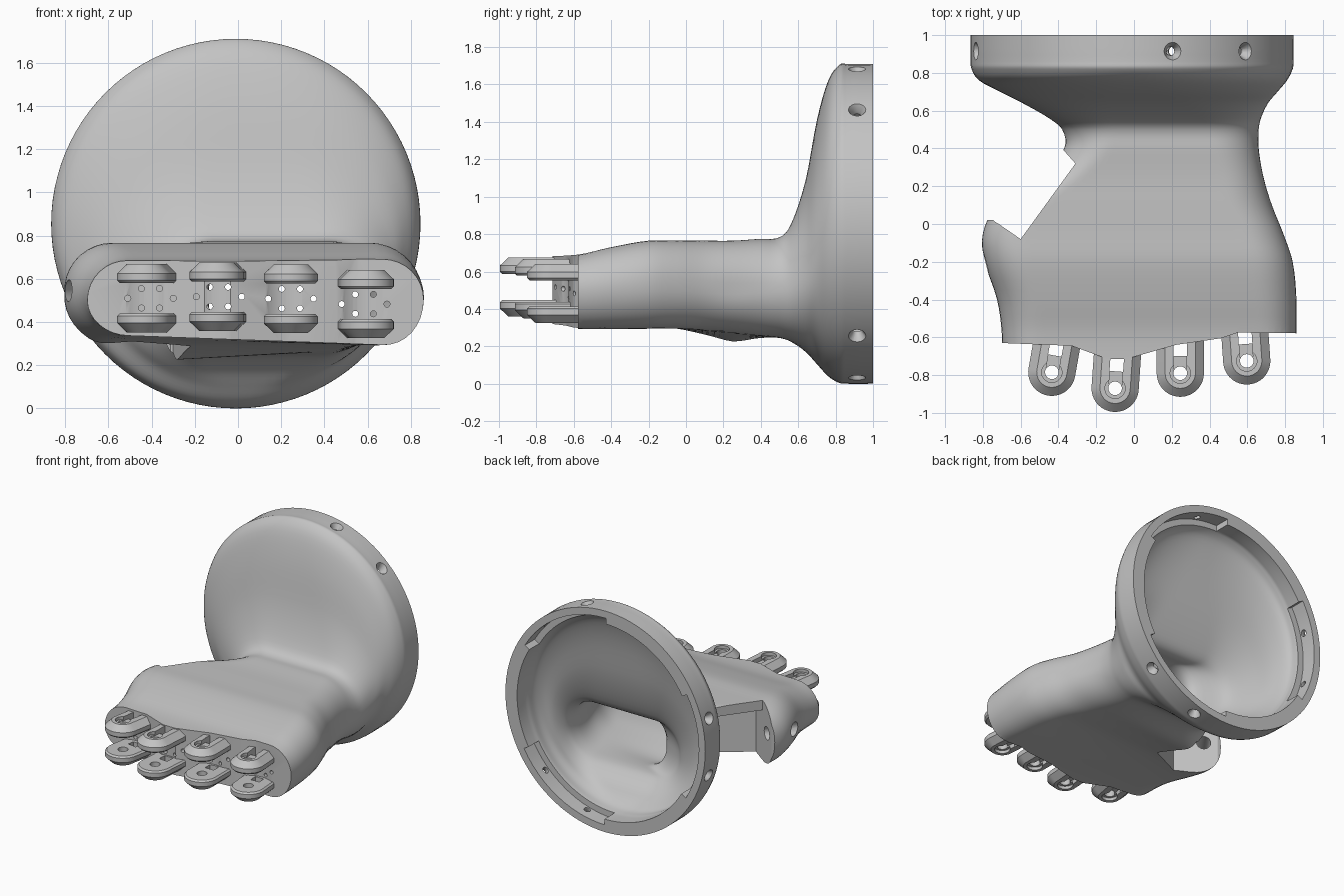
import bpy, bmesh, math
from mathutils import Vector, Matrix

cube = bpy.data.objects.get("Cube")
if cube:
    bpy.data.objects.remove(cube)

grey = bpy.data.materials.new("plain grey")
grey.use_nodes = True
colour = (0.55, 0.55, 0.55, 1)
grey.diffuse_color = colour
grey.node_tree.nodes["Principled BSDF"].inputs["Base Color"].default_value = colour


def make(name, shells):
    """One object from closed shells, each a stack of point rings."""
    bm = bmesh.new()
    for rings in shells:
        rows = [[bm.verts.new(p) for p in ring] for ring in rings]
        n = len(rows[0])
        for a, b in zip(rows, rows[1:]):
            for i in range(n):
                j = (i + 1) % n
                bm.faces.new((a[i], a[j], b[j], b[i]))
        bm.faces.new(rows[0][::-1])
        bm.faces.new(rows[-1])
    bmesh.ops.recalc_face_normals(bm, faces=bm.faces)
    mesh = bpy.data.meshes.new(name)
    bm.to_mesh(mesh)
    bm.free()
    mesh.materials.append(grey)
    ob = bpy.data.objects.new(name, mesh)
    bpy.context.collection.objects.link(ob)
    return ob


def cut(ob, shells):
    tool = make("cutter", shells)
    tool.hide_render = True
    mod = ob.modifiers.new("cut", 'BOOLEAN')
    mod.operation, mod.solver, mod.object = 'DIFFERENCE', 'EXACT', tool
    bpy.context.view_layer.objects.active = ob
    bpy.ops.object.modifier_apply(modifier=mod.name)
    bpy.data.objects.remove(tool)


def finish(ob, angle):
    bpy.ops.object.select_all(action='DESELECT')
    ob.select_set(True)
    bpy.context.view_layer.objects.active = ob
    bpy.ops.object.shade_smooth_by_angle(angle=math.radians(angle))


def prism(outline, z0, z1):
    return [[Vector((x, y, z)) for x, y in outline] for z in (z0, z1)]


def rod(p, q, r0, r1, n=24):
    p, q = Vector(p), Vector(q)
    turn = (q - p).to_track_quat('Z', 'Y')
    circle = [(math.cos(k * math.tau / n), math.sin(k * math.tau / n)) for k in range(n)]
    return [[c + turn @ Vector((r * u, r * v, 0)) for u, v in circle]
            for c, r in ((p, r0), (q, r1))]


def box(x0, x1, y0, y1, z0, z1):
    return prism([(x0, y0), (x1, y0), (x1, y1), (x0, y1)], z0, z1)


def section(y, x0, x1, z0, z1, r, tilt, n=96):
    """Rounded rectangle across y with a tilted underside, sampled evenly."""
    hx, hz = (x1 - x0) / 2, (z1 - z0) / 2
    r = min(r, hx, hz)
    pts = [Vector((hx, 0))]
    for quarter, (sx, sz) in enumerate(((1, 1), (-1, 1), (-1, -1), (1, -1))):
        for k in range(25):
            a = (quarter + k / 24) * math.pi / 2
            pts.append(Vector((sx * (hx - r) + r * math.cos(a), sz * (hz - r) + r * math.sin(a))))
    pts.append(pts[0])
    dist = [0]
    for a, b in zip(pts, pts[1:]):
        dist.append(dist[-1] + (b - a).length)
    ring, s = [], 0
    for k in range(n):
        d = dist[-1] * k / n
        while dist[s + 1] <= d:
            s += 1
        p = pts[s].lerp(pts[s + 1], (d - dist[s]) / (dist[s + 1] - dist[s]))
        lift = tilt * p.x / hx * min(p.y / hz, 0)
        ring.append(Vector(((x0 + x1) / 2 + p.x, y, (z0 + z1) / 2 + p.y + lift)))
    return ring


def smooth_sections(rows, steps=4):
    """Hermite interpolation between section rows."""
    last = len(rows) - 1

    def slope(i, c):
        a, b = rows[max(i - 1, 0)], rows[min(i + 1, last)]
        return (b[c] - a[c]) / (b[0] - a[0])

    out = []
    for i in range(last):
        a, b = rows[i], rows[i + 1]
        h = b[0] - a[0]
        for k in range(steps):
            t = k / steps
            out.append([a[0] + h * t] + [
                (2 * t**3 - 3 * t**2 + 1) * a[c] + (t**3 - 2 * t**2 + t) * h * slope(i, c)
                + (3 * t**2 - 2 * t**3) * b[c] + (t**3 - t**2) * h * slope(i + 1, c)
                for c in range(1, 7)])
    return out + [rows[-1]]


# Outer shape: y, x range, z range, corner radius, underside tilt
OUTER = [
    (-0.80, -0.70, 0.86, 0.315, 0.68, 0.19, 0.028), (-0.58, -0.70, 0.86, 0.315, 0.69, 0.20, 0.028),
    (-0.40, -0.725, 0.86, 0.31, 0.73, 0.21, 0.025), (-0.20, -0.79, 0.84, 0.305, 0.765, 0.22, 0.015),
    (-0.05, -0.80, 0.79, 0.295, 0.765, 0.22, 0), (0.10, -0.72, 0.73, 0.27, 0.765, 0.23, -0.02),
    (0.25, -0.50, 0.685, 0.248, 0.765, 0.22, -0.035), (0.40, -0.37, 0.66, 0.25, 0.775, 0.24, -0.01),
    (0.50, -0.38, 0.66, 0.245, 0.783, 0.26, 0), (0.56, -0.45, 0.672, 0.225, 0.85, 0.30, 0),
    (0.64, -0.59, 0.71, 0.17, 1.09, 0.45, 0), (0.70, -0.71, 0.76, 0.105, 1.41, 0.65, 0),
    (0.76, -0.82, 0.81, 0.04, 1.62, 0.78, 0), (0.82, -0.86, 0.84, 0.004, 1.705, 0.85, 0),
    (0.86, -0.865, 0.845, 0, 1.71, 0.855, 0), (1.0, -0.865, 0.845, 0, 1.71, 0.855, 0)]
palm = make("palm_and_wrist_cup", [[section(*s) for s in smooth_sections(OUTER)]])

# Hollow inside, open at the back
inner = []
for y, x0, x1, z0, z1, r, tilt in OUTER[2:]:
    t = 0.1 if y > 0.8 else 0.08 if y > 0.75 else 0.06
    x0 = max(x0 + t, -0.15) if y < 0.45 else x0 + t
    inner.append((y + 0.05, x0, x1 - t, z0 + t, z1 - t, max(r - t, 0.1), tilt))
cut(palm, [[section(*s) for s in smooth_sections(inner)]])

# Stepped knuckle edge
cut(palm, [prism([(-1, -0.63), (-0.70, -0.63), (-0.33, -0.645), (-0.14, -0.715), (-0.04, -0.715),
                  (0.22, -0.64), (0.46, -0.605), (0.55, -0.575), (1, -0.58), (1, -1), (-1, -1)], 0, 1)])

# Thumb notch, the deeper socket open below it, and the thumb pin hole
cut(palm, [prism([(-0.60, -0.08), (-0.745, 0.02), (-1.1, 0.05), (-1.1, 0.49), (-0.37, 0.46),
                  (-0.39, 0.41), (-0.31, 0.32)], 0, 1)])
cut(palm, [prism([(-0.74, 0.015), (-0.49, -0.155), (-0.22, -0.01), (-0.30, 0.325), (-0.45, 0.30)], 0, 0.69)])
cut(palm, [rod((-0.86, -0.31, 0.545), (-0.60, 0.06, 0.545), 0.05, 0.05)])

# Rim pockets and countersunk screw holes, three groups around the ring
CX, CZ = -0.01, 0.855


def polar(angle, r, y):
    a = math.radians(angle)
    return Vector((CX + r * math.sin(a), y, CZ + r * math.cos(a)))


pockets, screws, sinks = [], [], []
for group in range(3):
    mid = 29.5 + 120 * group
    arc = [mid - 30 + 5 * k for k in range(13)]
    pockets.append([[polar(a, 0.70, y) for a in arc] + [polar(a, 0.80, y) for a in arc[::-1]]
                    for y in (0.88, 1.05)])
    for a in (mid - 15, mid + 15):
        screws.append(rod(polar(a, 0.68, 0.915), polar(a, 0.92, 0.915), 0.024, 0.024))
        sinks.append(rod(polar(a, 0.815, 0.915), polar(a, 0.865, 0.915), 0.024, 0.052))
for group in (pockets, screws, sinks):
    cut(palm, group)

# Finger hinges: pivot x, y, mid height, turn
FINGERS = [("outer", -0.435, -0.785, 0.51, -10), ("long", -0.10, -0.87, 0.517, -4),
           ("middle", 0.245, -0.79, 0.508, 0), ("short", 0.597, -0.725, 0.483, 4)]
seats, wires = [], []
for name, px, py, pz, turn in FINGERS:
    seats.append(rod((px, py, pz - 0.07), (px, py, pz + 0.07), 0.17, 0.17, 48))
    for dx, dz in ((-0.105, 0), (0.105, 0), (-0.042, -0.045), (-0.042, 0.045), (0.042, -0.045), (0.042, 0.045)):
        x, z = px - 0.17 * math.sin(math.radians(turn)) + dx, pz + dz
        wires.append(rod((x, -0.85, z), (x, -0.28, z), 0.014, 0.014, 12))
cut(palm, seats)
cut(palm, wires)
finish(palm, 32)


def lug_ring(inset, z, half=0.125, root=0.21):
    w = half - inset
    arc = [math.pi + math.pi * k / 24 for k in range(25)]
    return ([Vector((w * math.cos(a), w * math.sin(a), z)) for a in arc]
            + [Vector((w, root, z)), Vector((-w, root, z))])


for name, px, py, pz, turn in FINGERS:
    for side, sign in (("upper", 1), ("lower", -1)):
        lug = make(f"{name}_{side}_hinge_lug", [[
            lug_ring(0.012, 0.07), lug_ring(0, 0.082), lug_ring(0, 0.115), lug_ring(0.045, 0.158)]])
        # Pin hole with its counterbore, cable slot and groove
        cut(lug, [rod((0, 0, 0), (0, 0, 0.3), 0.036, 0.036)])
        cut(lug, [rod((0, 0, 0.135), (0, 0, 0.3), 0.054, 0.054)])
        cut(lug, [box(-0.036, 0.036, 0.09, 0.16, 0, 0.3)])
        cut(lug, [box(-0.034, 0.034, 0.02, 0.12, 0.125, 0.3)])
        place = (Matrix.Translation((px, py, pz)) @ Matrix.Rotation(math.radians(turn), 4, 'Z')
                 @ Matrix.Diagonal((1, 1, sign, 1)))
        lug.data.transform(place)
        if sign < 0:
            lug.data.flip_normals()
        finish(lug, 30)
